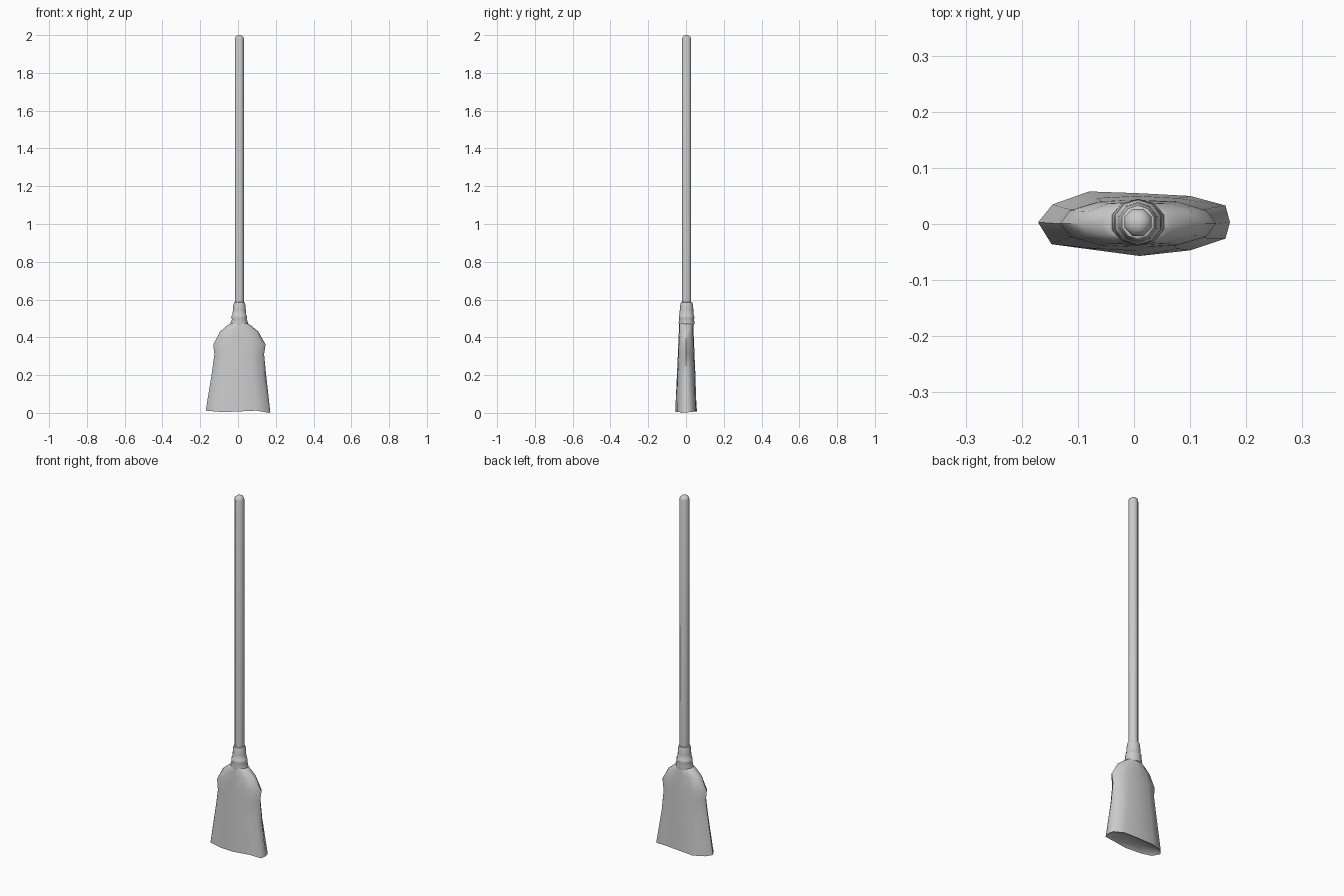
import bpy, bmesh, math

CX, CY = 0.007, 0.003


def loft(name, rings, angle=50):
    """Skin a stack of equal-sized rings and close both ends."""
    bm = bmesh.new()
    loops = [[bm.verts.new(p) for p in ring] for ring in rings]
    n = len(loops[0])
    for a, b in zip(loops, loops[1:]):
        for i in range(n):
            j = (i + 1) % n
            bm.faces.new((a[i], a[j], b[j], b[i]))
    for loop in (loops[0], loops[-1]):
        bmesh.ops.poke(bm, faces=[bm.faces.new(loop)])
    bmesh.ops.recalc_face_normals(bm, faces=bm.faces)
    mesh = bpy.data.meshes.new(name)
    bm.to_mesh(mesh)
    bm.free()
    obj = bpy.data.objects.new(name, mesh)
    bpy.context.collection.objects.link(obj)
    bpy.ops.object.select_all(action='DESELECT')
    bpy.context.view_layer.objects.active = obj
    obj.select_set(True)
    bpy.ops.object.shade_smooth_by_angle(angle=math.radians(angle))
    return obj


def circle(z, rx, ry, n=8, cx=CX):
    return [(cx + rx * math.cos(math.tau * (i + 0.5) / n),
             CY + ry * math.sin(math.tau * (i + 0.5) / n), z) for i in range(n)]


# Handle: octagonal stick with a rounded tip
loft("handle", [circle(z, r, r) for z, r in
                [(0.48, 0.026), (1.98, 0.026), (1.991, 0.022), (1.998, 0.013), (2.0, 0.005)]])

# Binding collar: tapered wraps with small ridges
loft("binding", [circle(z, rx, ry, 10) for z, rx, ry in
                 [(0.465, 0.048, 0.040), (0.478, 0.049, 0.042), (0.495, 0.041, 0.039),
                  (0.502, 0.044, 0.041), (0.516, 0.042, 0.040), (0.520, 0.038, 0.037),
                  (0.545, 0.036, 0.036), (0.570, 0.034, 0.034), (0.584, 0.030, 0.030),
                  (0.587, 0.024, 0.024)]], 40)

# Bristle head: flattened rings, ending in an uneven bottom rim
sections = [(0.475, -0.034, 0.050, 0.037), (0.462, -0.058, 0.070, 0.038),
            (0.430, -0.095, 0.108, 0.039), (0.362, -0.131, 0.146, 0.042),
            (0.310, -0.125, 0.138, 0.044), (0.200, -0.140, 0.149, 0.049)]
unit = [(-1, 0), (-0.88, 0.55), (-0.5, 0.92), (0, 1), (0.5, 0.92), (0.88, 0.55),
        (1, 0), (0.88, -0.55), (0.5, -0.92), (0, -1), (-0.5, -0.92), (-0.88, -0.55)]
rings = []
for z, x0, x1, ry in sections:
    mid, half = (x0 + x1) / 2, (x1 - x0) / 2
    rings.append([(mid + u * half, v * ry + 0.001, z) for u, v in unit])
rim = [(-0.171, 0.003, 0.012), (-0.145, 0.035, 0.010), (-0.080, 0.058, 0.006),
       (0.005, 0.055, 0.010), (0.100, 0.050, 0.013), (0.163, 0.033, 0.004),
       (0.171, 0.003, 0.003), (0.163, -0.026, 0.0), (0.100, -0.047, 0.012),
       (0.010, -0.057, 0.008), (-0.080, -0.045, 0.004), (-0.147, -0.036, 0.010)]
rings.append(rim)
# Slightly recessed underside
rings.append([(x * 0.9, y * 0.75, z + 0.012) for x, y, z in rim])
loft("bristles", rings)
